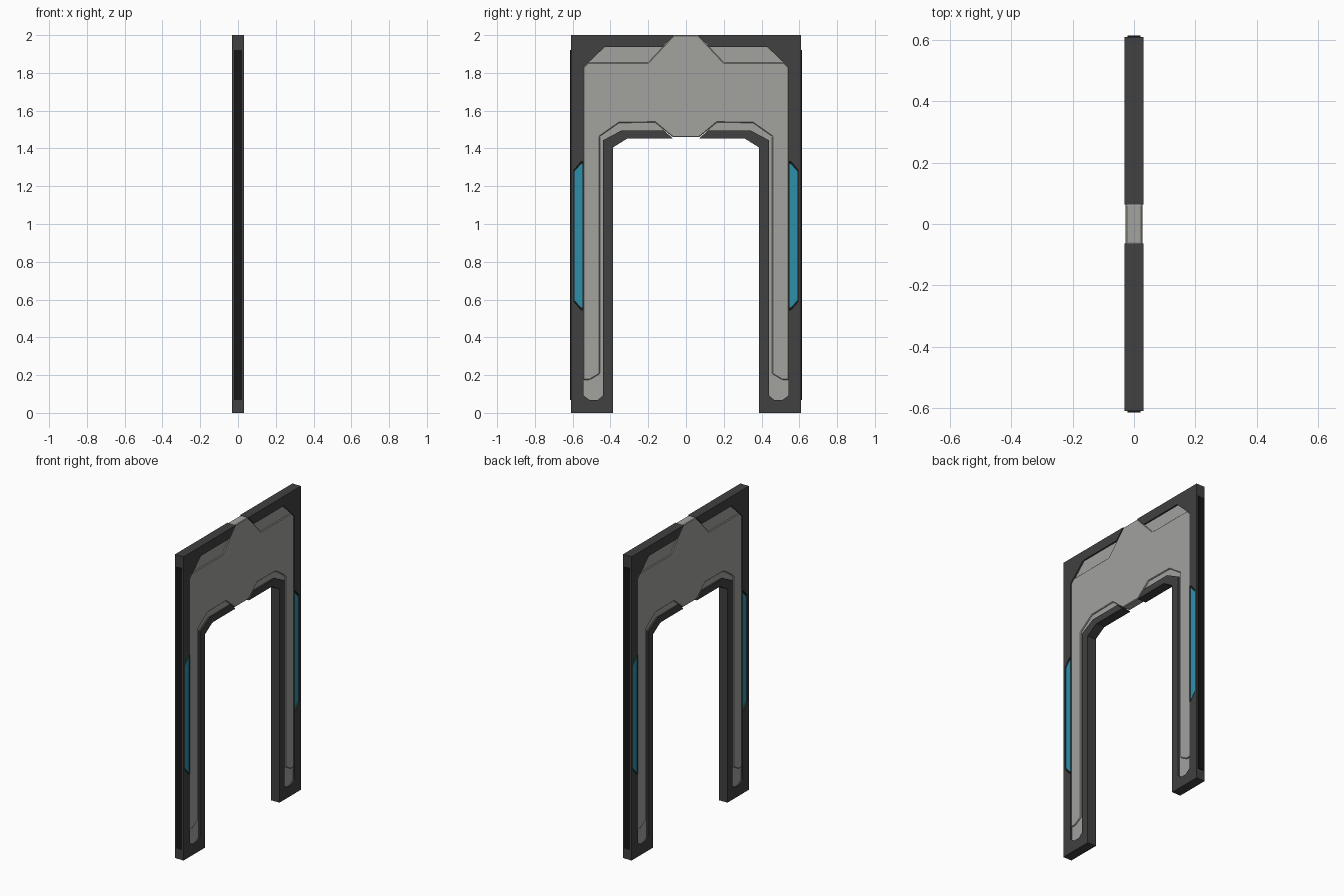
import bpy, bmesh

if "Cube" in bpy.data.objects:
    bpy.data.objects.remove(bpy.data.objects["Cube"])


def material(name, rgb):
    m = bpy.data.materials.new(name)
    m.diffuse_color = (*rgb, 1)
    m.use_nodes = True
    m.node_tree.nodes["Principled BSDF"].inputs["Base Color"].default_value = m.diffuse_color
    return m


DARK = material("dark_grey", (0.052, 0.052, 0.052))
LIGHT = material("light_grey", (0.36, 0.36, 0.345))
CYAN = material("cyan", (0.027, 0.28, 0.40))
BLACK = material("black", (0.008, 0.008, 0.008))


def slab(name, loops, half, mat, side=1, bevel=0):
    """Extrude (y, z) outlines to x = +-half; extra loops are holes."""
    bm = bmesh.new()
    for pts in loops:
        vs = [bm.verts.new((-half, side * y, z)) for y, z in pts]
        for i, v in enumerate(vs):
            bm.edges.new((v, vs[(i + 1) % len(vs)]))
    bmesh.ops.triangle_fill(bm, edges=bm.edges[:], use_beauty=True)
    r = bmesh.ops.extrude_face_region(bm, geom=bm.faces[:])
    moved = [g for g in r["geom"] if isinstance(g, bmesh.types.BMVert)]
    bmesh.ops.translate(bm, verts=moved, vec=(2 * half, 0, 0))
    bmesh.ops.recalc_face_normals(bm, faces=bm.faces[:])
    bmesh.ops.dissolve_limit(bm, angle_limit=0.01, verts=bm.verts[:], edges=bm.edges[:])
    me = bpy.data.meshes.new(name)
    bm.to_mesh(me)
    bm.free()
    me.materials.append(mat)
    ob = bpy.data.objects.new(name, me)
    bpy.context.collection.objects.link(ob)
    if bevel:
        b = ob.modifiers.new("edge_bevel", "BEVEL")
        b.width = bevel
        b.segments = 1
        b.limit_method = "ANGLE"
    return ob


# Outline shared by the frame opening and the recessed panel
pocket = [(0.124, 1.937), (0.43, 1.937), (0.543, 1.83), (0.543, 0.092),
          (0.51, 0.068), (0.467, 0.068), (0.44, 0.092), (0.44, 1.443),
          (0.34, 1.496), (0.117, 1.496)]
# Outer silhouette of one half of the dark frame
outside = [(0.07, 1.453), (0.31, 1.453), (0.387, 1.405), (0.387, 0),
           (0.61, 0), (0.61, 2), (0.064, 2)]
lamp_slot = [(0.546, 1.33), (0.556, 1.33), (0.594, 1.285), (0.594, 0.59),
             (0.556, 0.545), (0.546, 0.545)]
lamp = [(0.549, 1.318), (0.555, 1.318), (0.59, 1.278), (0.59, 0.597),
        (0.555, 0.557), (0.549, 0.557)]
# Half of the raised light panel, running from the crown down the leg
raised = [(0.064, 2), (0.2, 1.855), (0.517, 1.855), (0.543, 1.83),
          (0.543, 0.175), (0.51, 0.175), (0.456, 0.207), (0.456, 1.464),
          (0.355, 1.535), (0.164, 1.538), (0.07, 1.46)]
side_strip = [(0.605, 0.068), (0.614, 0.068), (0.614, 1.92), (0.605, 1.92)]

for label, s in (("right", 1), ("left", -1)):
    slab(label + "_frame", [outside + pocket, lamp_slot], 0.031, DARK, s)
    slab(label + "_recessed_panel", [pocket], 0.021, LIGHT, s)
    slab(label + "_lamp_bezel", [lamp_slot], 0.022, BLACK, s)
    slab(label + "_side_lamp", [lamp], 0.028, CYAN, s)
    slab(label + "_side_strip", [side_strip], 0.021, BLACK, s)

# Raised panel spans both halves
slab("raised_panel", [raised + [(-y, z) for y, z in reversed(raised)]],
     0.0276, LIGHT, bevel=0.004)
